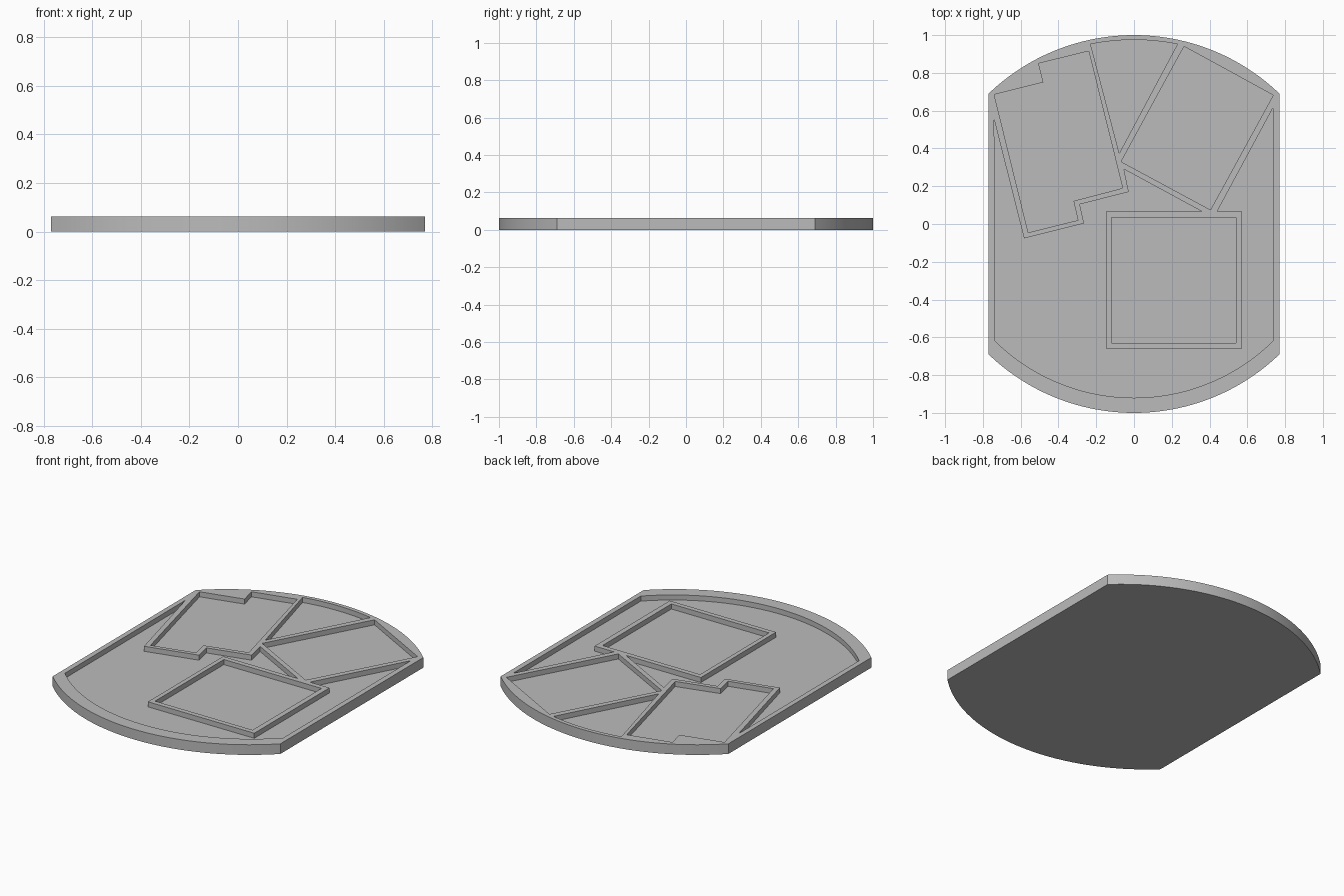
import bpy, bmesh, math

if "Cube" in bpy.data.objects:
    bpy.data.objects.remove(bpy.data.objects["Cube"])

HEIGHT, FLOOR = 0.062, 0.031


def arc(half_width, y_side, y_mid, steps=48):
    """Arc from +half_width to -half_width, passing through (0, y_mid)."""
    rise = abs(y_mid - y_side)
    radius = (half_width ** 2 + rise ** 2) / (2 * rise)
    sign = 1 if y_mid > y_side else -1
    centre = y_mid - sign * radius
    sweep = math.asin(half_width / radius)
    angles = [sweep * (1 - 2 * i / steps) for i in range(steps + 1)]
    return [(radius * math.sin(a), centre + sign * radius * math.cos(a)) for a in angles]


def add_prism(bm, outline, low, high):
    """Closed prism over a flat outline."""
    base = bm.faces.new([bm.verts.new((x, y, low)) for x, y in outline])
    top = bmesh.ops.extrude_face_region(bm, geom=[base])["geom"]
    verts = [v for v in top if isinstance(v, bmesh.types.BMVert)]
    bmesh.ops.translate(bm, vec=(0, 0, high - low), verts=verts)


def make_object(name, outlines, low, high):
    bm = bmesh.new()
    for outline in outlines:
        add_prism(bm, outline, low, high)
    bmesh.ops.recalc_face_normals(bm, faces=bm.faces)
    mesh = bpy.data.meshes.new(name)
    bm.to_mesh(mesh)
    bm.free()
    obj = bpy.data.objects.new(name, mesh)
    bpy.context.collection.objects.link(obj)
    return obj


# Rounded plate with straight sides
plate_outline = arc(0.77, 0.69, 1.0) + arc(0.77, -0.69, -1.0)[::-1]

# Notched pocket
notched = [(-0.74, 0.685), (-0.48, 0.75), (-0.505, 0.85), (-0.24, 0.915),
           (-0.06, 0.19), (-0.32, 0.122), (-0.297, 0.02), (-0.56, -0.045)]

# Tilted pocket, wedge under the rim, square pocket
tilted = [(0.265, 0.94), (0.737, 0.682), (0.405, 0.075), (-0.068, 0.33)]
wedge = arc(0.23, 0.952, 0.975, 12) + [(-0.078, 0.375)]
square = [(-0.12, 0.035), (0.54, 0.035), (0.54, -0.63), (-0.12, -0.63)]

# Main recess, running round the pocket walls
main = [(-0.74, 0.55), (-0.582, -0.076), (-0.265, 0.003), (-0.287, 0.104),
        (-0.028, 0.17), (-0.053, 0.29), (0.36, 0.066), (-0.147, 0.066),
        (-0.147, -0.66), (0.572, -0.66), (0.572, 0.066), (0.44, 0.066),
        (0.737, 0.617)] + arc(0.738, -0.617, -0.92)

tray = make_object("tray", [plate_outline], 0, HEIGHT)
cutter = make_object("pocket_cutter", [notched, tilted, wedge, square, main], FLOOR, HEIGHT * 2)
cutter.hide_render = True

# Cut the recesses
cut = tray.modifiers.new("recesses", "BOOLEAN")
cut.operation = "DIFFERENCE"
cut.solver = "EXACT"
cut.object = cutter
bpy.ops.object.select_all(action="DESELECT")
tray.select_set(True)
bpy.context.view_layer.objects.active = tray
bpy.ops.object.modifier_apply(modifier=cut.name)
bpy.data.objects.remove(cutter)

# Plain grey finish
grey = bpy.data.materials.new("plain_grey")
grey.use_nodes = True
colour = (0.5, 0.5, 0.5, 1)
grey.diffuse_color = colour
grey.node_tree.nodes["Principled BSDF"].inputs["Base Color"].default_value = colour
tray.data.materials.clear()
tray.data.materials.append(grey)
bpy.ops.object.shade_smooth_by_angle(angle=math.radians(30))
